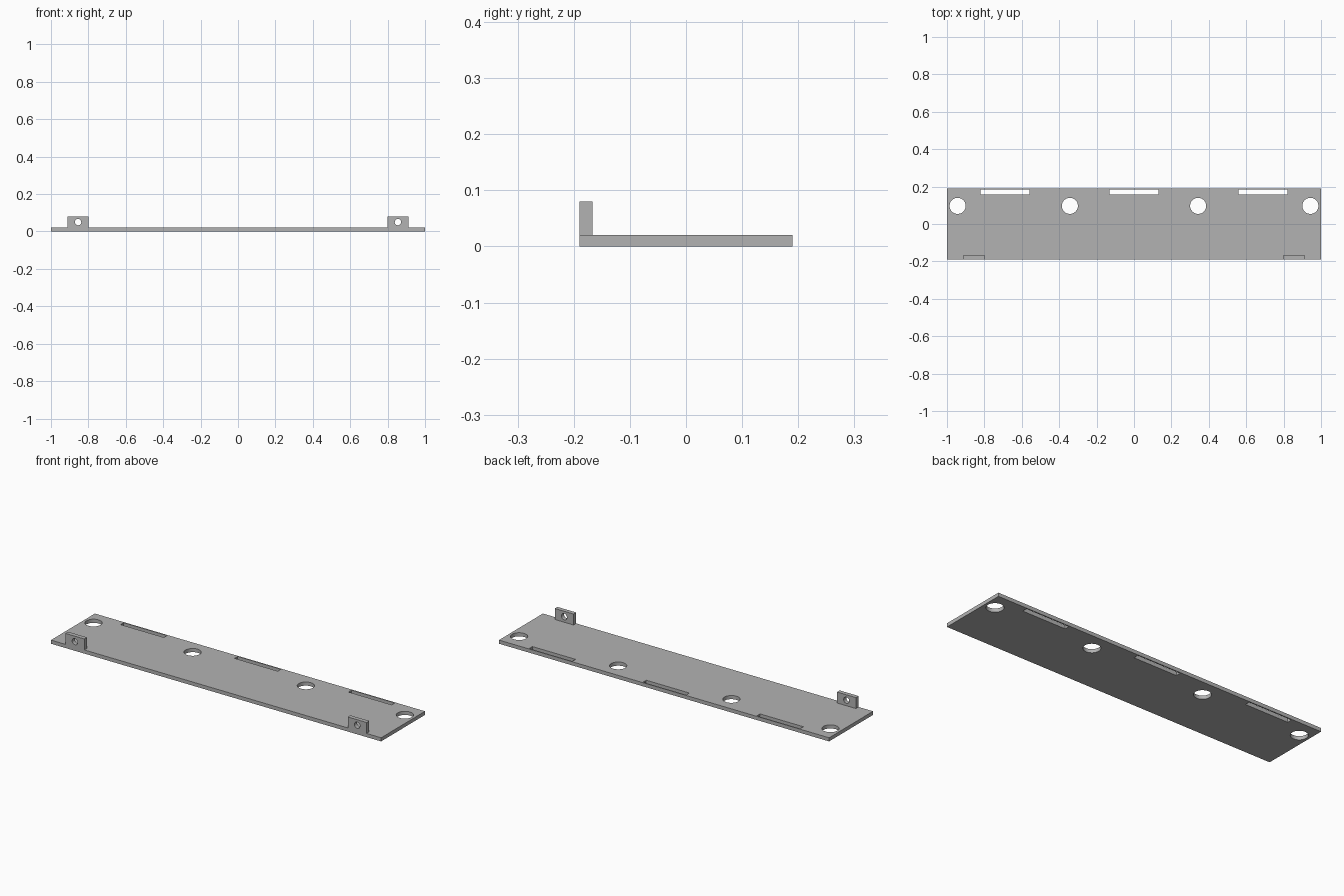
import bpy
from math import pi

cube = bpy.data.objects.get("Cube")
if cube:
    bpy.data.objects.remove(cube, do_unlink=True)

# Single grey material
grey = bpy.data.materials.new("plain grey")
grey.use_nodes = True
colour = (0.45, 0.45, 0.45, 1)
grey.diffuse_color = colour
grey.node_tree.nodes["Principled BSDF"].inputs["Base Color"].default_value = colour


def box(name, x, y, z):
    """Box from (min, max) ranges along each axis."""
    spans = (x, y, z)
    bpy.ops.mesh.primitive_cube_add(size=1, location=[(a + b) / 2 for a, b in spans])
    ob = bpy.context.object
    ob.name = name
    ob.scale = [b - a for a, b in spans]
    bpy.ops.object.transform_apply(location=False, rotation=False, scale=True)
    ob.data.materials.append(grey)
    return ob


def drill(name, radius, location, rotation=(0, 0, 0)):
    bpy.ops.mesh.primitive_cylinder_add(vertices=48, radius=radius, depth=0.2,
                                        location=location, rotation=rotation)
    ob = bpy.context.object
    ob.name = name
    ob.data.materials.append(grey)
    return ob


def cut(target, cutters):
    """Subtract the cutters, apply the result and discard the cutters."""
    bpy.ops.object.select_all(action="DESELECT")
    target.select_set(True)
    bpy.context.view_layer.objects.active = target
    for cutter in cutters:
        cutter.hide_render = True
        mod = target.modifiers.new("cut", "BOOLEAN")
        mod.operation = "DIFFERENCE"
        mod.solver = "EXACT"
        mod.object = cutter
        bpy.ops.object.modifier_apply(modifier=mod.name)
        bpy.data.objects.remove(cutter, do_unlink=True)
    bpy.ops.object.shade_smooth_by_angle(angle=pi / 6)


# Base plate with round holes and slots along the back edge
HALF_DEPTH, THICK = 0.19, 0.02
plate = box("base_plate", (-1, 1), (-HALF_DEPTH, HALF_DEPTH), (0, THICK))
cutters = [drill("hole_cutter", 0.043, (x, 0.097, 0))
           for x in (-0.943, -0.343, 0.343, 0.943)]
cutters += [box("slot_cutter", (x - 0.131, x + 0.131), (0.157, 0.184), (-0.1, 0.1))
            for x in (-0.69, 0, 0.69)]
cut(plate, cutters)

# Upright drilled tabs at the front edge
for side, name in ((-1, "right_tab"), (1, "left_tab")):
    x = side * 0.855
    tab = box(name, (x - 0.057, x + 0.057), (-HALF_DEPTH, -0.167), (THICK, 0.08))
    cut(tab, [drill("tab_hole_cutter", 0.017, (x, -0.18, 0.05), (pi / 2, 0, 0))])
